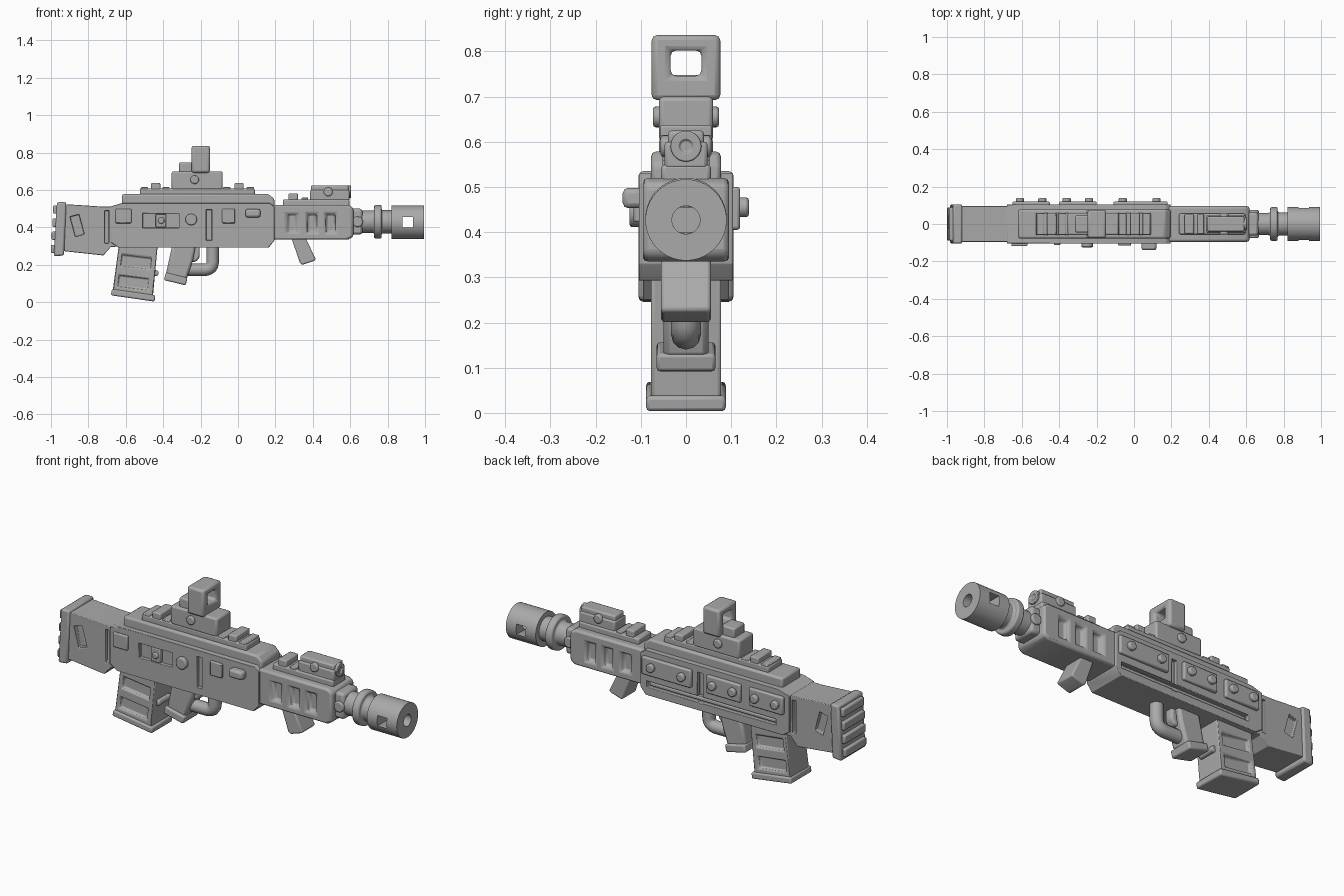
import bpy, bmesh, math
from mathutils import Vector, Matrix

if "Cube" in bpy.data.objects:
    bpy.data.objects.remove(bpy.data.objects["Cube"])

GREY = bpy.data.materials.new("mid_grey")
GREY.use_nodes = True
GREY.diffuse_color = (0.4, 0.4, 0.4, 1)
GREY.node_tree.nodes["Principled BSDF"].inputs["Base Color"].default_value = (0.4, 0.4, 0.4, 1)


def make(name, bm, bevel=0.008, segments=2):
    bmesh.ops.recalc_face_normals(bm, faces=bm.faces)
    mesh = bpy.data.meshes.new(name)
    bm.to_mesh(mesh)
    bm.free()
    mesh.materials.append(GREY)
    ob = bpy.data.objects.new(name, mesh)
    bpy.context.collection.objects.link(ob)
    if bevel:
        mod = ob.modifiers.new("soft_edges", "BEVEL")
        mod.width, mod.segments = bevel, segments
        mod.limit_method, mod.angle_limit = "ANGLE", math.radians(35)
    return ob


def prism(name, points, y0, y1, bevel=0.008):
    """Side profile (x, z) extruded across y."""
    bm = bmesh.new()
    face = bm.faces.new([bm.verts.new((x, y0, z)) for x, z in points])
    new = bmesh.ops.extrude_face_region(bm, geom=[face])["geom"]
    bmesh.ops.translate(bm, vec=(0, y1 - y0, 0),
                        verts=[v for v in new if isinstance(v, bmesh.types.BMVert)])
    return make(name, bm, bevel)


def box(name, x0, x1, z0, z1, y0, y1, bevel=0.008, tilt=0):
    c, s = math.cos(math.radians(tilt)), math.sin(math.radians(tilt))
    mx, mz, a, b = (x0 + x1) / 2, (z0 + z1) / 2, (x1 - x0) / 2, (z1 - z0) / 2
    pts = [(mx + c * u - s * v, mz + s * u + c * v)
           for u, v in ((-a, -b), (a, -b), (a, b), (-a, b))]
    return prism(name, pts, y0, y1, bevel)


def disc(name, x, z, y0, y1, r, bevel=0.006):
    """Round boss whose axis runs across y."""
    pts = [(x + r * math.cos(i * math.tau / 24), z + r * math.sin(i * math.tau / 24)) for i in range(24)]
    return prism(name, pts, y0, y1, bevel)


def lathe(name, profile, z, bevel=0.008):
    """Profile of (x, radius) turned around the x direction."""
    bm = bmesh.new()
    vs = [bm.verts.new((x, 0, z + r)) for x, r in profile]
    edges = [bm.edges.new(p) for p in zip(vs, vs[1:])]
    bmesh.ops.spin(bm, geom=vs + edges, cent=(0, 0, z), axis=(1, 0, 0), angle=math.tau, steps=40)
    bmesh.ops.remove_doubles(bm, verts=bm.verts, dist=1e-5)
    return make(name, bm, bevel)


def cut(ob, *cutters):
    bpy.context.view_layer.objects.active = ob
    for c in cutters:
        c.modifiers.clear()
        mod = ob.modifiers.new("cut", "BOOLEAN")
        mod.operation, mod.solver, mod.object = "DIFFERENCE", "EXACT", c
        bpy.ops.object.modifier_move_to_index(modifier="cut", index=0)
        bpy.ops.object.modifier_apply(modifier="cut")
        bpy.data.objects.remove(c)


def recess(ob, x0, x1, z0, z1, width, depth, tilt=0, sides=(-1, 1)):
    """Pocket cut into one or both flanks."""
    for s in sides:
        cut(ob, box("cutter", x0, x1, z0, z1, *sorted((s * (width - depth), s * 0.3)), 0, tilt))


# Stock and ribbed butt pad
stock = prism("stock", [(-.95, .525), (-.86, .52), (-.74, .512), (-.6, .512), (-.6, .3),
                        (-.68, .295), (-.72, .25), (-.95, .275)], -.095, .095, .014)
recess(stock, -.885, -.835, .355, .465, .095, .025, 15)
recess(stock, -.712, -.69, .315, .49, .095, .02)
prism("butt_pad", [(-.968, .535), (-.918, .535), (-.93, .25), (-.985, .245)], -.105, .105, .01)
for i in range(4):
    z = .285 + i * .07
    box("butt_rib", -1.0 + i * .004, -.96, z - .022, z + .022, -.088, .088, .006)

# Receiver with its narrower upper housing
receiver = prism("receiver", [(-.68, .512), (-.62, .53), (.17, .53), (.195, .51), (.195, .33),
                              (.165, .293), (-.64, .293), (-.68, .32)], -.104, .104, .016)
recess(receiver, -.17, -.14, .33, .495, .104, .02)
recess(receiver, -.51, -.315, .397, .475, .104, .02, 0, (-1,))
recess(receiver, -.6, .16, .335, .368, .104, .022, 0, (1,))
prism("upper_housing", [(-.62, .5), (-.62, .578), (.165, .578), (.195, .55), (.195, .5)], -.077, .077, .01)
box("channel_bar", -.59, .15, .34, .36, .07, .092, .006)

# Controls on the front flank
box("selector_plate", -.44, -.385, .4, .472, -.105, -.07, .004)
disc("selector_button", -.41, .436, -.113, -.09, .017)
disc("pivot_pin", -.25, .442, -.125, -.09, .031)
box("rear_panel", -.655, -.57, .422, .498, -.118, -.09, .005)
box("front_panel", -.085, -.015, .422, .498, -.116, -.09, .005)
box("release_button", .04, .12, .453, .498, -.14, -.09, .012)

# Bolted plates on the back flank
for x0, x1, b0, b1 in ((-.65, -.45, -.61, -.49), (-.4, -.2, -.36, -.24), (-.11, .18, -.06, .12)):
    box("side_plate", x0, x1, .405, .5, .09, .12, .007)
    for x in (b0, b1):
        disc("plate_bolt", x, .455, .1, .139, .022)

# Top rail and sight
box("top_rail", -.525, .09, .57, .608, -.06, .06)
for x in (-.44, .005):
    box("rail_tooth", x - .025, x + .025, .6, .637, -.058, .058, .006)
for x in (-.5, -.385, -.06, .065):
    box("low_rail_tooth", x - .02, x + .02, .6, .615, -.058, .058, .004)
box("sight_base", -.355, -.082, .6, .7, -.06, .06, .01)
box("sight_step", -.315, -.235, .69, .748, -.045, .045)
sight = box("sight_frame", -.248, -.15, .692, .836, -.076, .076, .012)
cut(sight, box("cutter", -.4, 0, .746, .802, -.034, .034, 0))
disc("sight_screw", -.232, .655, -.073, .073, .023)

# Handguard, vents and its rail
handguard = prism("handguard", [(.18, .52), (.59, .52), (.617, .505), (.617, .35), (.59, .335), (.18, .335)],
                  -.095, .095, .014)
for x in (.29, .395, .495):
    recess(handguard, x - .025, x + .025, .372, .472, .095, .025)
box("front_rail", .24, .595, .51, .55, -.055, .055)
box("front_rail_tooth", .27, .32, .54, .582, -.052, .052, .006)
box("front_rail_low_tooth", .34, .375, .54, .56, -.052, .052, .004)
box("aiming_module", .385, .595, .54, .6, -.048, .048)
box("module_top", .39, .59, .58, .625, -.04, .04)
disc("module_screw", .482, .59, -.056, .056, .024)
lathe("module_lens", [(.57, 0), (.57, .034), (.604, .034), (.604, .014), (.598, .014), (.598, 0)], .59, .004)
prism("foregrip", [(.285, .345), (.36, .345), (.417, .228), (.405, .22), (.345, .2), (.332, .207)],
      -.055, .055, .014)

# Barrel, rings and muzzle
box("barrel_collar", .6, .665, .362, .5, -.062, .062, .014)
disc("collar_screw", .64, .43, -.074, .074, .028)
lathe("barrel", [(.6, 0), (.6, .06), (.728, .06), (.728, .09), (.768, .09), (.768, .062),
                 (.85, .062), (.85, 0)], .43)
muzzle = lathe("muzzle", [(.82, 0), (.82, .09), (.995, .09), (.995, .031), (.9, .031), (.9, 0)], .427, .01)
cut(muzzle, box("cutter", .88, .935, .4, .455, -.2, .2, 0))

# Magazine
mag = prism("magazine", [(-.635, .32), (-.428, .32), (-.455, .03), (-.67, .06)], -.078, .078)
for x, z in ((-.545, .215), (-.56, .105)):
    recess(mag, x - .08, x + .08, z - .03, z + .03, .078, .018, -7)
prism("magazine_base", [(-.674, .07), (-.442, .037), (-.446, .003), (-.68, .037)], -.088, .088)
disc("magazine_catch", -.44, .155, -.05, .05, .016)

# Pistol grip and trigger
prism("grip", [(-.35, .31), (-.225, .31), (-.24, .225), (-.275, .12), (-.388, .14)], -.05, .05, .014)
prism("grip_base", [(-.386, .158), (-.27, .13), (-.28, .09), (-.396, .118)], -.065, .065)
prism("trigger", [(-.25, .31), (-.205, .31), (-.205, .24), (-.225, .215), (-.262, .215), (-.24, .25)],
      -.024, .024, .01)

# Trigger guard as a bent tube
curve = bpy.data.curves.new("trigger_guard", "CURVE")
curve.dimensions = "3D"
curve.bevel_depth, curve.bevel_resolution, curve.use_fill_caps = .033, 4, True
path = [(-.135, .31), (-.135, .215)]
path += [(-.17 + .035 * math.cos(a), .21 - .035 * math.sin(a)) for a in (.4, .8, 1.2)]
path += [(-.175, .173), (-.28, .173)]
spline = curve.splines.new("POLY")
spline.points.add(len(path) - 1)
for p, (x, z) in zip(spline.points, path):
    p.co = (x, 0, z, 1)
guard_curve = bpy.data.objects.new("guard_path", curve)
bpy.context.collection.objects.link(guard_curve)
bpy.context.view_layer.update()
bm = bmesh.new()
bm.from_mesh(guard_curve.to_mesh())
make("trigger_guard", bm, 0)
bpy.data.objects.remove(guard_curve)

# Smooth shading with sharp corners kept
bpy.ops.object.select_all(action="DESELECT")
for ob in bpy.context.scene.objects:
    if ob.type == "MESH":
        ob.select_set(True)
        bpy.context.view_layer.objects.active = ob
bpy.ops.object.shade_smooth_by_angle(angle=math.radians(40))
